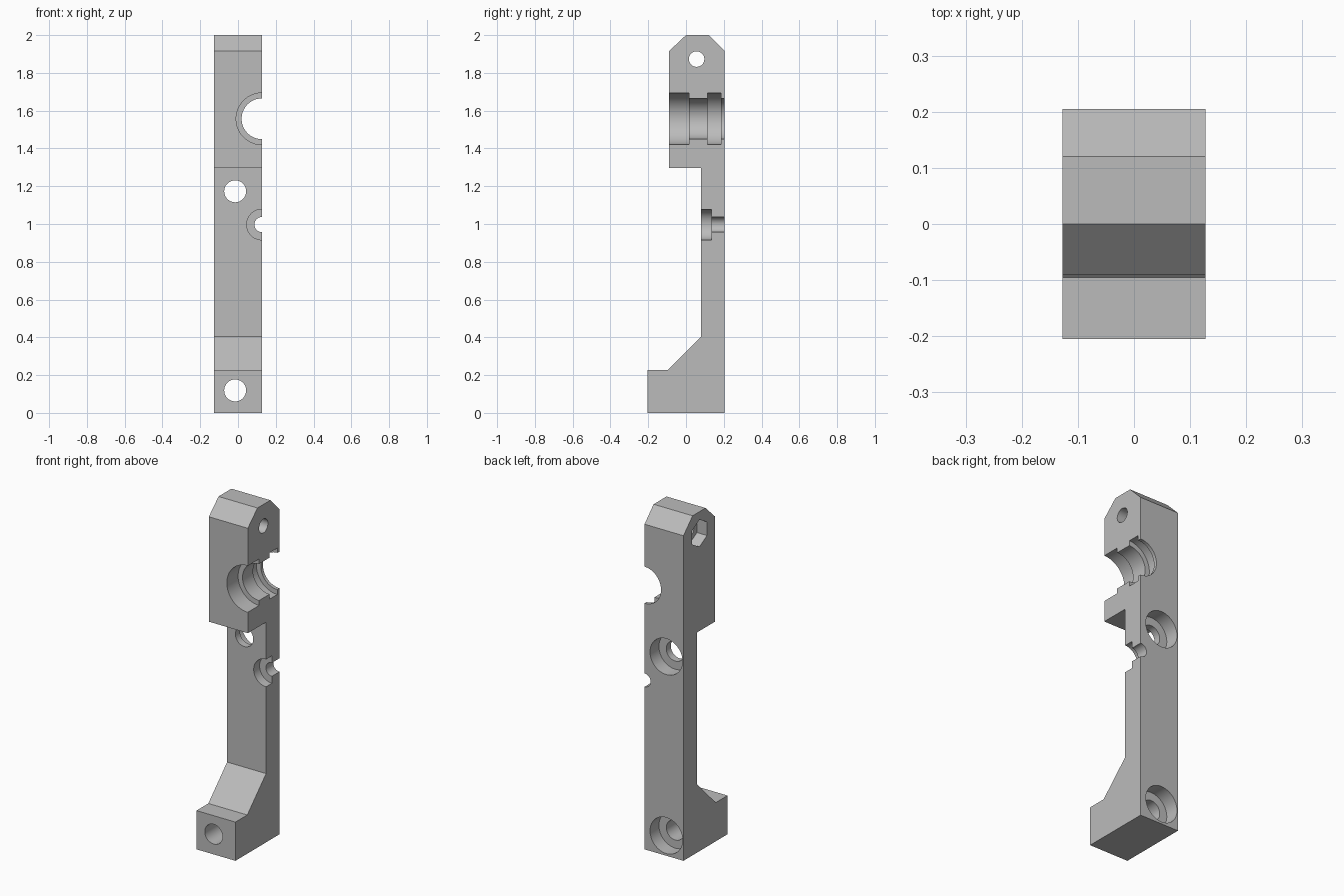
import bpy, bmesh, math
from mathutils import Vector

cube = bpy.data.objects.get("Cube")
if cube:
    bpy.data.objects.remove(cube, do_unlink=True)

HALF = 0.127   # half width
BACK = 0.205   # back face
OUT = 0.05     # how far cutters pass through open faces

grey = bpy.data.materials.new("plain grey")
grey.use_nodes = True
grey.diffuse_color = (0.5, 0.5, 0.5, 1)
grey.node_tree.nodes["Principled BSDF"].inputs["Base Color"].default_value = (0.5, 0.5, 0.5, 1)


def make_object(name, bm):
    bmesh.ops.recalc_face_normals(bm, faces=bm.faces[:])
    mesh = bpy.data.meshes.new(name)
    bm.to_mesh(mesh)
    bm.free()
    mesh.materials.append(grey)
    obj = bpy.data.objects.new(name, mesh)
    bpy.context.collection.objects.link(obj)
    return obj


def extruded(name, profile, x0, x1):
    """Solid from a (y, z) outline, swept along x."""
    bm = bmesh.new()
    face = bm.faces.new([bm.verts.new((x0, y, z)) for y, z in profile])
    swept = bmesh.ops.extrude_face_region(bm, geom=[face])["geom"]
    bmesh.ops.translate(bm, vec=(x1 - x0, 0, 0),
                        verts=[v for v in swept if isinstance(v, bmesh.types.BMVert)])
    return make_object(name, bm)


def stepped_bore(name, x, z, steps, segments=64):
    """Turned solid along y; steps are (y, radius) pairs."""
    bm = bmesh.new()
    rings = []
    for y, r in steps:
        angles = [math.tau * (i + 0.5) / segments for i in range(segments)]
        rings.append([bm.verts.new((x + r * math.cos(a), y, z + r * math.sin(a))) for a in angles])
    for low, high in zip(rings, rings[1:]):
        for i in range(segments):
            j = (i + 1) % segments
            bm.faces.new((low[i], low[j], high[j], high[i]))
    bm.faces.new(rings[0])
    bm.faces.new(rings[-1])
    return make_object(name, bm)


def polygon(y, z, r, sides):
    return [(y + r * math.sin(math.tau * i / sides), z + r * math.cos(math.tau * i / sides))
            for i in range(sides)]


# Main bracket: foot, slim web and chamfered head
bracket = extruded("clamp_bracket", [
    (-0.205, 0), (BACK, 0), (BACK, 1.915), (0.12, 2), (0, 2), (-0.09, 1.915),
    (-0.09, 1.297), (0.08, 1.297), (0.08, 0.405), (-0.095, 0.228), (-0.205, 0.228)],
    -HALF, HALF)

cutters = []

# Large half bore with an inner ring groove
big, small = 0.137, 0.108
cutters.append(stepped_bore("main_bore_cutter", HALF, 1.557, [
    (-0.09 - OUT, big), (0.015, big), (0.015, small), (0.113, small),
    (0.113, big), (0.185, big), (0.185, small), (BACK + OUT, small)]))

# Small half bore with a wider front recess
cutters.append(stepped_bore("small_bore_cutter", HALF, 0.997, [
    (0.08 - OUT, 0.081), (0.135, 0.081), (0.135, 0.04), (BACK + OUT, 0.04)]))

# Two screw holes, counterbored from the back
for name, z, front in (("upper", 1.173, 0.08), ("lower", 0.119, -0.205)):
    cutters.append(stepped_bore(name + "_screw_cutter", -0.015, z, [
        (front - OUT, 0.058), (0.122, 0.058), (0.122, 0.106), (BACK + OUT, 0.106)]))

# Cross hole through the head, with a hexagonal nut pocket
cutters.append(extruded("cross_hole_cutter", polygon(0.056, 1.873, 0.041, 48),
                        -HALF - OUT, HALF + OUT))
cutters.append(extruded("nut_pocket_cutter", polygon(0.056, 1.873, 0.08, 6),
                        -HALF - OUT, -HALF + 0.065))

# Cut everything out of the bracket
bpy.context.view_layer.objects.active = bracket
for cutter in cutters:
    cutter.hide_render = True
    mod = bracket.modifiers.new(cutter.name, "BOOLEAN")
    mod.operation = "DIFFERENCE"
    mod.solver = "EXACT"
    mod.object = cutter
    bpy.ops.object.modifier_apply(modifier=mod.name)
    bpy.data.objects.remove(cutter, do_unlink=True)

# Smooth bores, crisp edges
bpy.ops.object.select_all(action="DESELECT")
bracket.select_set(True)
bpy.ops.object.shade_smooth_by_angle(angle=math.radians(30))
